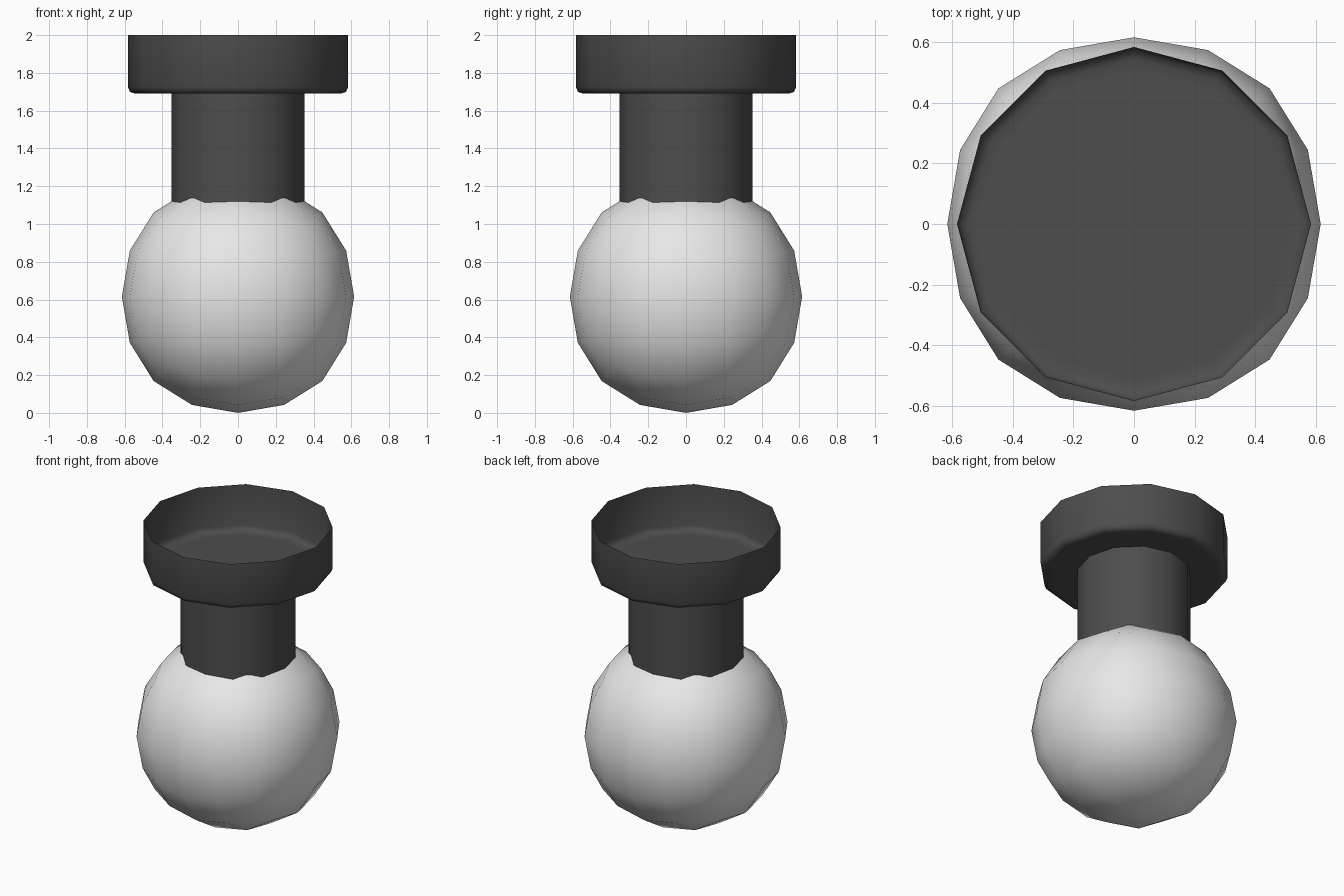
import bpy, bmesh, math

if "Cube" in bpy.data.objects:
    bpy.data.objects.remove(bpy.data.objects["Cube"])


def material(name, value):
    m = bpy.data.materials.new(name)
    m.diffuse_color = (value, value, value, 1)
    m.use_nodes = True
    m.node_tree.nodes["Principled BSDF"].inputs["Base Color"].default_value = m.diffuse_color
    return m


white = material("pale grey", 0.80)
dark = material("dark grey", 0.075)


def add_object(name, bm, mat):
    bmesh.ops.recalc_face_normals(bm, faces=bm.faces[:])
    mesh = bpy.data.meshes.new(name)
    bm.to_mesh(mesh)
    bm.free()
    mesh.materials.append(mat)
    obj = bpy.data.objects.new(name, mesh)
    bpy.context.collection.objects.link(obj)
    return obj


def smooth(obj, degrees):
    bpy.ops.object.select_all(action='DESELECT')
    obj.select_set(True)
    bpy.context.view_layer.objects.active = obj
    bpy.ops.object.shade_smooth_by_angle(angle=math.radians(degrees))


def lathe(name, profile, mat, sides=12, cap_start=False):
    """Revolve (radius, z) points around the z axis."""
    bm = bmesh.new()
    rings = [[bm.verts.new((r * math.cos(2 * math.pi * i / sides),
                            r * math.sin(2 * math.pi * i / sides), z))
              for i in range(sides)] for r, z in profile]
    for a, b in zip(rings, rings[1:]):
        for i in range(sides):
            j = (i + 1) % sides
            bm.faces.new((a[i], a[j], b[j], b[i]))
    if cap_start:
        bm.faces.new(rings[0][::-1])
    return add_object(name, bm, mat)


# Ball: a cube rounded by two levels of subdivision
bm = bmesh.new()
bmesh.ops.create_cube(bm, size=1.465)
ball = add_object("ball", bm, white)
ball.location.z = 0.615
sub = ball.modifiers.new("round", 'SUBSURF')
sub.levels = sub.render_levels = 2
for p in ball.data.polygons:
    p.use_smooth = True

# Neck: plain tube sunk into the ball
neck = lathe("neck", [(0.353, 1.06), (0.353, 1.69)], dark)
smooth(neck, 40)

# Cup: thin open dish with a bevelled lower edge
cup = lathe("cup", [(0.51, 1.69), (0.545, 1.69), (0.572, 1.70), (0.583, 1.725), (0.583, 2.0)],
            dark, cap_start=True)
smooth(cup, 60)
